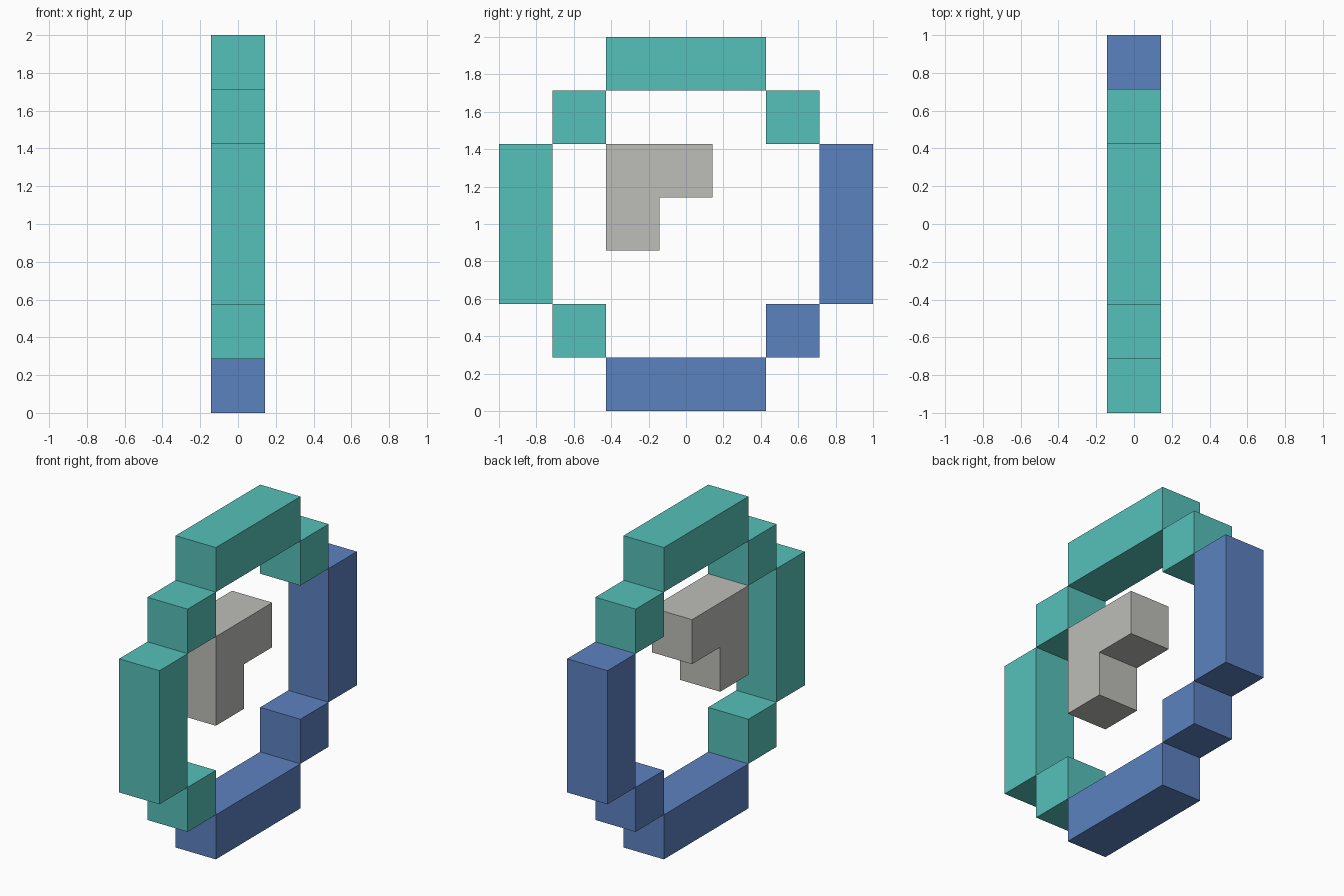
import bpy
import bmesh

cube = bpy.data.objects.get("Cube")
if cube:
    bpy.data.objects.remove(cube, do_unlink=True)

U = 2 / 7  # one grid cell; the ring is seven cells across


def linear(c):
    c /= 255
    return c / 12.92 if c <= 0.04045 else ((c + 0.055) / 1.055) ** 2.4


def material(name, *rgb):
    mat = bpy.data.materials.new(name)
    mat.use_nodes = True
    colour = [linear(c) for c in rgb] + [1]
    mat.diffuse_color = colour
    mat.node_tree.nodes["Principled BSDF"].inputs["Base Color"].default_value = colour
    return mat


teal = material("teal", 86, 192, 185)
blue = material("blue", 92, 130, 192)
grey = material("warm grey", 189, 190, 185)


def slab(name, profile, mat):
    """Extrude a (y, z) profile, given in cells, one cell wide along x."""
    bm = bmesh.new()
    face = bm.faces.new([bm.verts.new((-U / 2, y * U - 1, z * U)) for y, z in profile])
    moved = bmesh.ops.extrude_face_region(bm, geom=[face], use_keep_orig=True)["geom"]
    verts = [v for v in moved if isinstance(v, bmesh.types.BMVert)]
    bmesh.ops.translate(bm, vec=(U, 0, 0), verts=verts)
    bmesh.ops.recalc_face_normals(bm, faces=bm.faces)
    mesh = bpy.data.meshes.new(name)
    bm.to_mesh(mesh)
    bm.free()
    mesh.materials.append(mat)
    bpy.context.collection.objects.link(bpy.data.objects.new(name, mesh))


def block(name, y, z, length, height, mat):
    slab(name, [(y, z), (y + length, z), (y + length, z + height), (y, z + height)], mat)


# Straight sides of the ring
block("top_bar", 2, 6, 3, 1, teal)
block("bottom_bar", 2, 0, 3, 1, blue)
block("front_post", 0, 2, 1, 3, teal)
block("back_post", 6, 2, 1, 3, blue)

# Stepped corners of the ring
block("upper_front_corner", 1, 5, 1, 1, teal)
block("upper_back_corner", 5, 5, 1, 1, teal)
block("lower_front_corner", 1, 1, 1, 1, teal)
block("lower_back_corner", 5, 1, 1, 1, blue)

# Floating L-shaped highlight inside the ring
slab("inner_highlight", [(2, 3), (3, 3), (3, 4), (4, 4), (4, 5), (2, 5)], grey)
